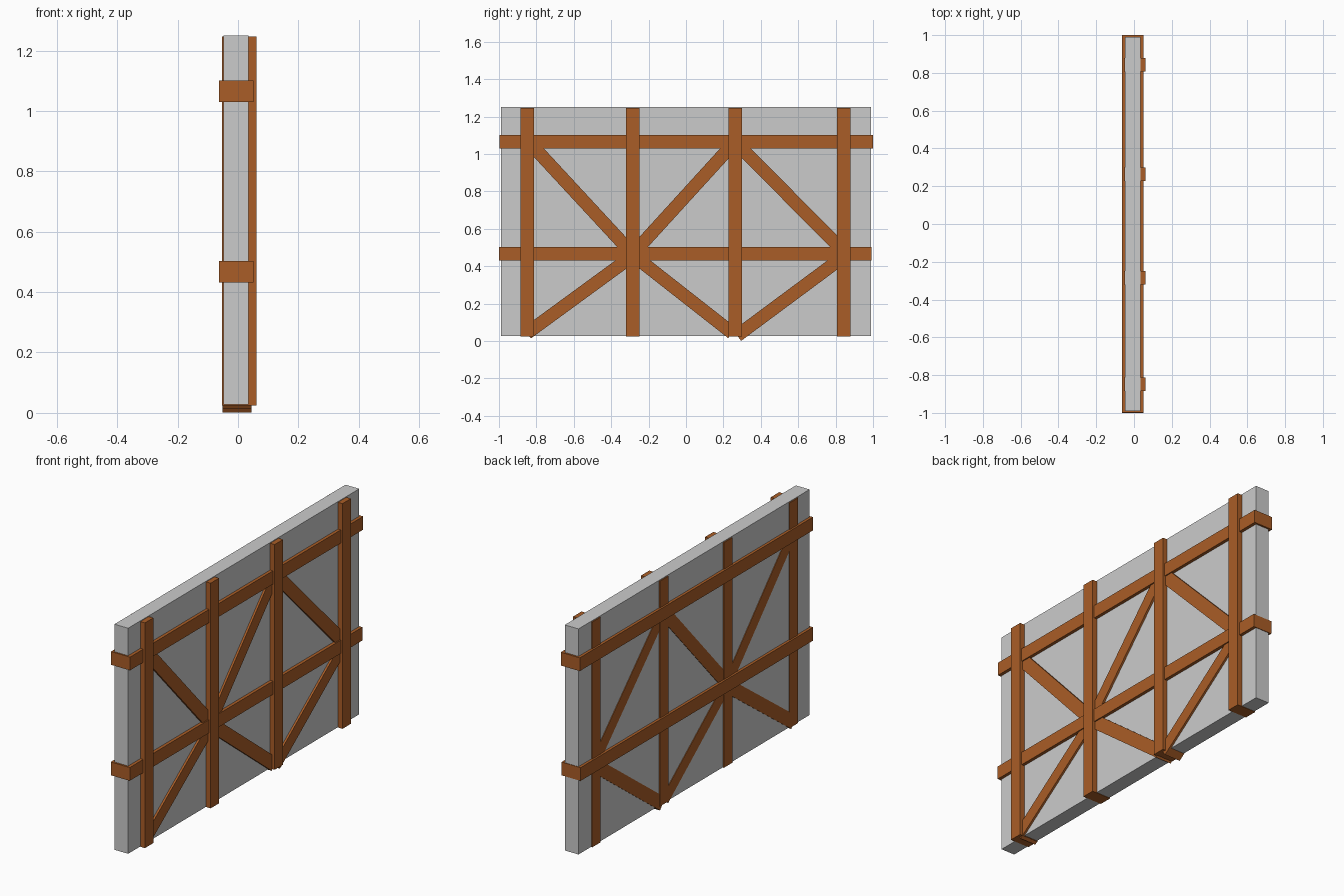
import bpy
import math

if "Cube" in bpy.data.objects:
    bpy.data.objects.remove(bpy.data.objects["Cube"])

wood = bpy.data.materials.new("brown_wood")
wood.diffuse_color = (0.40, 0.11, 0.02, 1.0)
wood.use_nodes = True
wood.node_tree.nodes["Principled BSDF"].inputs["Base Color"].default_value = wood.diffuse_color


def box(name, x, y, z, mat=None):
    """Box from (min, max) ranges on each axis."""
    bpy.ops.mesh.primitive_cube_add(size=1, location=[(a + b) / 2 for a, b in (x, y, z)])
    ob = bpy.context.object
    ob.name = name
    ob.scale = [b - a for a, b in (x, y, z)]
    bpy.ops.object.transform_apply(location=False, rotation=False, scale=True)
    if mat:
        ob.data.materials.append(mat)
    return ob


def brace(name, start, end, width=0.07):
    """Sloping beam between two (y, z) points, passing through the panel."""
    dy, dz = end[0] - start[0], end[1] - start[1]
    half = math.hypot(dy, dz) / 2
    ob = box(name, (-0.051, 0.045), (-half, half), (-width / 2, width / 2), wood)
    ob.location.y = (start[0] + end[0]) / 2
    ob.location.z = (start[1] + end[1]) / 2
    ob.rotation_euler.x = math.atan2(dz, dy)
    return ob


# Flat wall panel
box("wall_panel", (-0.048, 0.034), (-0.99, 0.99), (0.027, 1.25))

# Upright posts
posts = (-0.849, -0.285, 0.263, 0.844)
for i, y in enumerate(posts):
    box(f"post_{i + 1}", (-0.053, 0.061), (y - 0.036, y + 0.036), (0.025, 1.246), wood)

# Horizontal rails
box("lower_rail", (-0.063, 0.051), (-1.0, 0.993), (0.431, 0.503), wood)
box("upper_rail", (-0.063, 0.051), (-0.998, 1.0), (1.029, 1.101), wood)

# Diagonal braces, upper bay then lower bay
brace("upper_brace_1", (-0.85, 1.075), (-0.285, 0.465))
brace("upper_brace_2", (-0.285, 0.465), (0.262, 1.065))
brace("upper_brace_3", (0.262, 1.065), (0.844, 0.478))
brace("lower_brace_1", (-0.85, 0.042), (-0.285, 0.455))
brace("lower_brace_2", (0.247, 0.043), (-0.285, 0.46))
brace("lower_brace_3", (0.274, 0.029), (0.844, 0.452))
